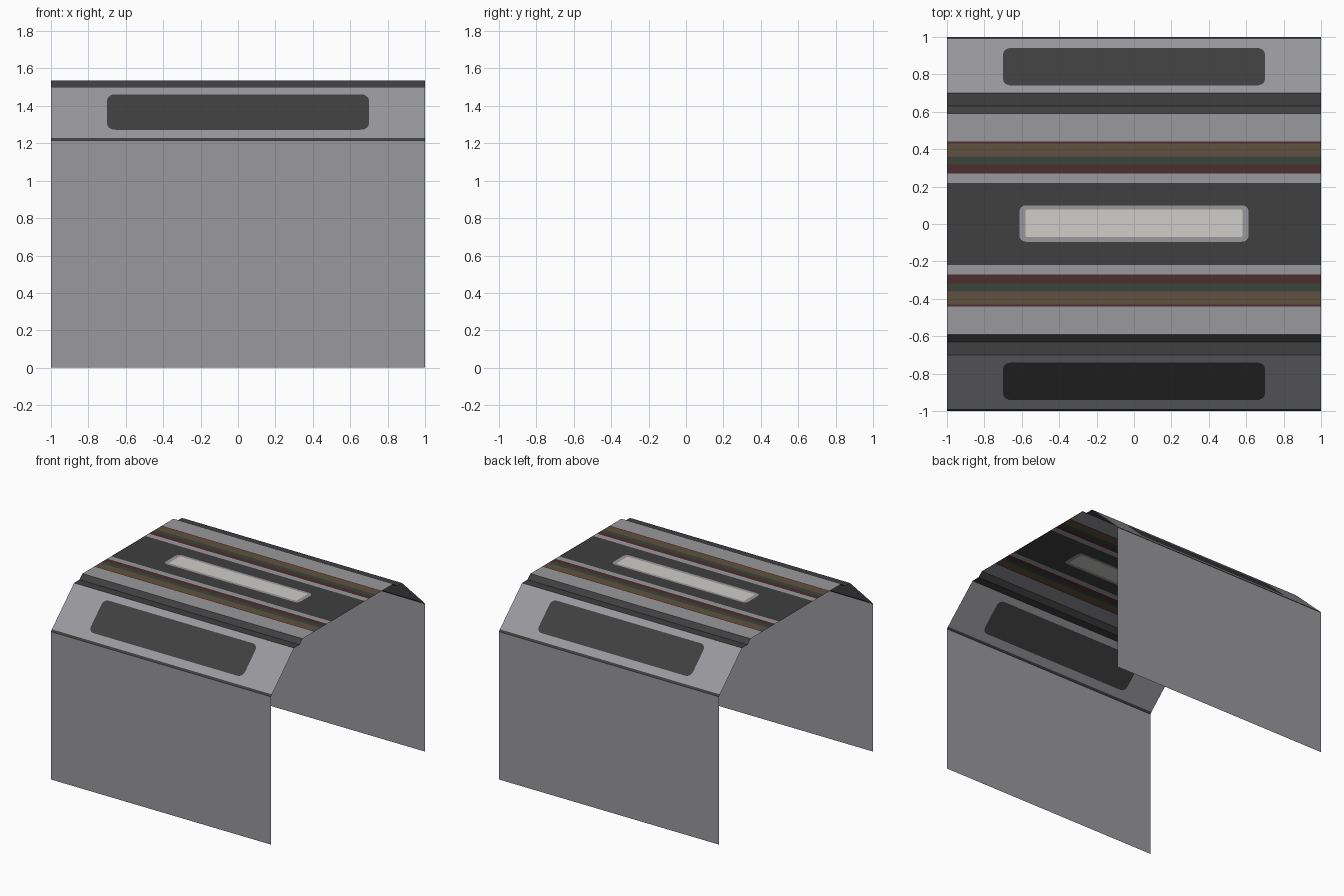
import bpy
import bmesh
import math

if "Cube" in bpy.data.objects:
    bpy.data.objects.remove(bpy.data.objects["Cube"])


def material(name, rgb):
    m = bpy.data.materials.new(name)
    m.diffuse_color = (*rgb, 1.0)
    m.use_nodes = True
    m.node_tree.nodes["Principled BSDF"].inputs["Base Color"].default_value = m.diffuse_color
    return m


GREY = material("wall grey", (0.32, 0.32, 0.34))
DARK = material("charcoal", (0.05, 0.05, 0.05))
CREAM = material("lamp cream", (0.62, 0.61, 0.58))
RED = material("maroon stripe", (0.075, 0.027, 0.029))
GREEN = material("green stripe", (0.042, 0.058, 0.042))
BROWN = material("brown stripe", (0.118, 0.083, 0.05))


def rounded(hx, v0, v1, r, n=4):
    """Counter-clockwise rounded rectangle: n + 1 points for each corner."""
    pts = []
    for k, (cx, cv) in enumerate([(-hx + r, v0 + r), (hx - r, v0 + r),
                                  (hx - r, v1 - r), (-hx + r, v1 - r)]):
        for i in range(n + 1):
            a = math.pi + math.pi / 2 * (k + i / n)
            pts.append((cx + r * math.cos(a), cv + r * math.sin(a)))
    return pts


def strip(name, p0, p1, mat, insets=()):
    """Flat sheet along x from profile point p0 to p1 (y, z), with nested
    rounded insets (half width, start, end, radius, material)."""
    def pos(x, t):
        return (x, p0[0] + (p1[0] - p0[0]) * t, p0[1] + (p1[1] - p0[1]) * t)

    bm = bmesh.new()
    mats = [mat]
    corners = [bm.verts.new(pos(*c)) for c in ((-1, 0), (1, 0), (1, 1), (-1, 1))]
    ring = corners if not insets else [corners[i // 5] for i in range(20)]
    for hx, v0, v1, r, m in insets:
        length = math.dist(p0, p1)
        inner = [bm.verts.new(pos(x, v / length)) for x, v in rounded(hx, v0, v1, r)]
        for i in range(20):
            j = (i + 1) % 20
            quad = list(dict.fromkeys([ring[i], ring[j], inner[j], inner[i]]))
            bm.faces.new(quad).material_index = len(mats) - 1
        ring = inner
        mats.append(m)
    bm.faces.new(ring).material_index = len(mats) - 1
    me = bpy.data.meshes.new(name)
    bm.to_mesh(me)
    bm.free()
    for m in mats:
        me.materials.append(m)
    bpy.context.collection.objects.link(bpy.data.objects.new(name, me))


# Half profile from the floor to the roof centre: part, end point, colour
START = (-1.0, 0.0)
HALF = [
    ("wall", (-1.0, 1.214), GREY),
    ("wall_trim", (-0.988, 1.229), DARK),
    ("sloped_panel", (-0.70, 1.50), GREY),
    ("ledge", (-0.63, 1.50), DARK),
    ("ledge_riser", (-0.59, 1.535), DARK),
    ("roof_margin", (-0.44, 1.535), GREY),
    ("outer_red_stripe", (-0.43, 1.535), RED),
    ("brown_stripe", (-0.36, 1.535), BROWN),
    ("green_stripe", (-0.318, 1.535), GREEN),
    ("red_stripe", (-0.27, 1.535), RED),
    ("roof_inner_margin", (-0.22, 1.535), GREY),
]

prev = START
for part, end, mat in HALF:
    insets = ()
    if part == "sloped_panel":
        # dark window inset in the slope
        ln = math.dist(prev, end)
        insets = ((0.70, ln * 0.16, ln * 0.86, 0.045, DARK),)
    strip("front_" + part, prev, end, mat, insets)
    if insets:
        insets = ((0.70, ln * 0.14, ln * 0.84, 0.045, DARK),)
    strip("back_" + part, (-end[0], end[1]), (-prev[0], prev[1]), mat, insets)
    prev = end

# Central roof panel with framed ceiling lamp
strip("roof_lamp_panel", (-0.22, 1.535), (0.22, 1.535), DARK,
      ((0.613, 0.125, 0.32, 0.035, GREY), (0.58, 0.15, 0.298, 0.012, CREAM)))
